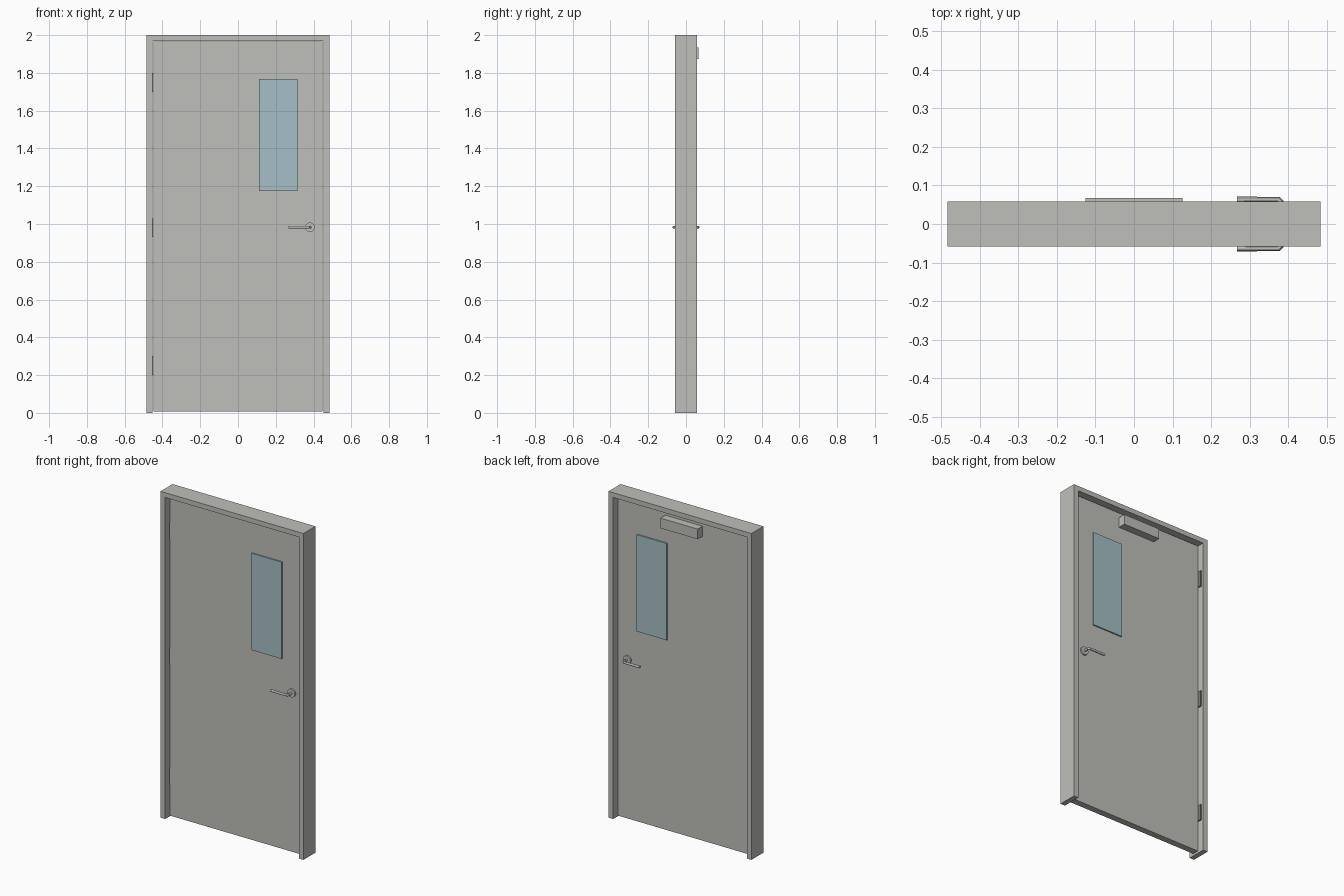
import bpy
import bmesh
from math import pi
from mathutils import Matrix, Vector

cube = bpy.data.objects.get("Cube")
if cube:
    bpy.data.objects.remove(cube, do_unlink=True)


def material(name, color):
    mat = bpy.data.materials.new(name)
    mat.use_nodes = True
    mat.diffuse_color = (*color, 1)
    mat.node_tree.nodes["Principled BSDF"].inputs["Base Color"].default_value = (*color, 1)
    return mat


paint = material("warm grey paint", (0.52, 0.52, 0.49))
glass = material("pale blue glass", (0.38, 0.52, 0.57))
steel = material("light steel", (0.56, 0.56, 0.54))
hinge_metal = material("dark hinge metal", (0.2, 0.2, 0.19))


def finish(bm, name, mat):
    bmesh.ops.recalc_face_normals(bm, faces=bm.faces)
    mesh = bpy.data.meshes.new(name)
    bm.to_mesh(mesh)
    bm.free()
    mesh.materials.append(mat)
    obj = bpy.data.objects.new(name, mesh)
    bpy.context.collection.objects.link(obj)
    return obj


def box(name, low, high, mat):
    low, high = Vector(low), Vector(high)
    bm = bmesh.new()
    bmesh.ops.create_cube(bm, size=1, matrix=Matrix.Translation((low + high) / 2)
                          @ Matrix.Diagonal((*(high - low), 1)))
    return finish(bm, name, mat)


def smooth(obj):
    bpy.ops.object.select_all(action="DESELECT")
    obj.select_set(True)
    bpy.context.view_layer.objects.active = obj
    bpy.ops.object.shade_smooth_by_angle()


# Frame: an arch-shaped profile extruded through the wall depth
half, inner, head, depth = 0.484, 0.453, 1.97, 0.058
outline = [(-half, 0), (-half, 2), (half, 2), (half, 0),
           (inner, 0), (inner, head), (-inner, head), (-inner, 0)]
bm = bmesh.new()
face = bm.faces.new([bm.verts.new((x, -depth, z)) for x, z in outline])
result = bmesh.ops.extrude_face_region(bm, geom=[face])
moved = [v for v in result["geom"] if isinstance(v, bmesh.types.BMVert)]
bmesh.ops.translate(bm, verts=moved, vec=(0, 2 * depth, 0))
finish(bm, "door_frame", paint)

# Door leaf, vision panel and the closer on the back
leaf = 0.02
box("door_leaf", (-0.447, -leaf, 0.008), (0.447, leaf, 1.965), paint)
box("vision_panel", (0.111, -0.028, 1.175), (0.316, 0.028, 1.768), glass)
box("door_closer", (-0.126, leaf, 1.873), (0.126, 0.067, 1.935), paint)

# Hinges in the gap on the hinge side
for label, z in (("lower", 0.25), ("middle", 0.98), ("upper", 1.75)):
    box(label + "_hinge", (-0.454, -0.015, z - 0.05), (-0.446, 0.042, z + 0.05), hinge_metal)

# Lever handles with round roses on both sides
pivot_x, pivot_z, reach = 0.381, 0.983, 0.0635
for label, side in (("front", -1), ("back", 1)):
    bm = bmesh.new()
    bmesh.ops.create_cone(bm, cap_ends=True, segments=32, radius1=0.025, radius2=0.025, depth=0.01,
                          matrix=Matrix.Translation((pivot_x, side * (leaf + 0.005), pivot_z))
                          @ Matrix.Rotation(pi / 2, 4, "X"))
    smooth(finish(bm, label + "_handle_rose", steel))

    curve = bpy.data.curves.new(label + "_lever", "CURVE")
    curve.dimensions = "3D"
    curve.bevel_depth = 0.0075
    curve.bevel_resolution = 4
    curve.use_fill_caps = True
    path = [(pivot_x, leaf), (pivot_x, reach - 0.006), (pivot_x - 0.006, reach), (0.267, reach)]
    spline = curve.splines.new("POLY")
    spline.points.add(len(path) - 1)
    for point, (x, y) in zip(spline.points, path):
        point.co = (x, side * y, pivot_z, 1)
    curve.materials.append(steel)
    lever = bpy.data.objects.new(label + "_lever", curve)
    bpy.context.collection.objects.link(lever)
    bpy.ops.object.select_all(action="DESELECT")
    lever.select_set(True)
    bpy.context.view_layer.objects.active = lever
    bpy.ops.object.convert(target="MESH")
    smooth(bpy.context.view_layer.objects.active)
